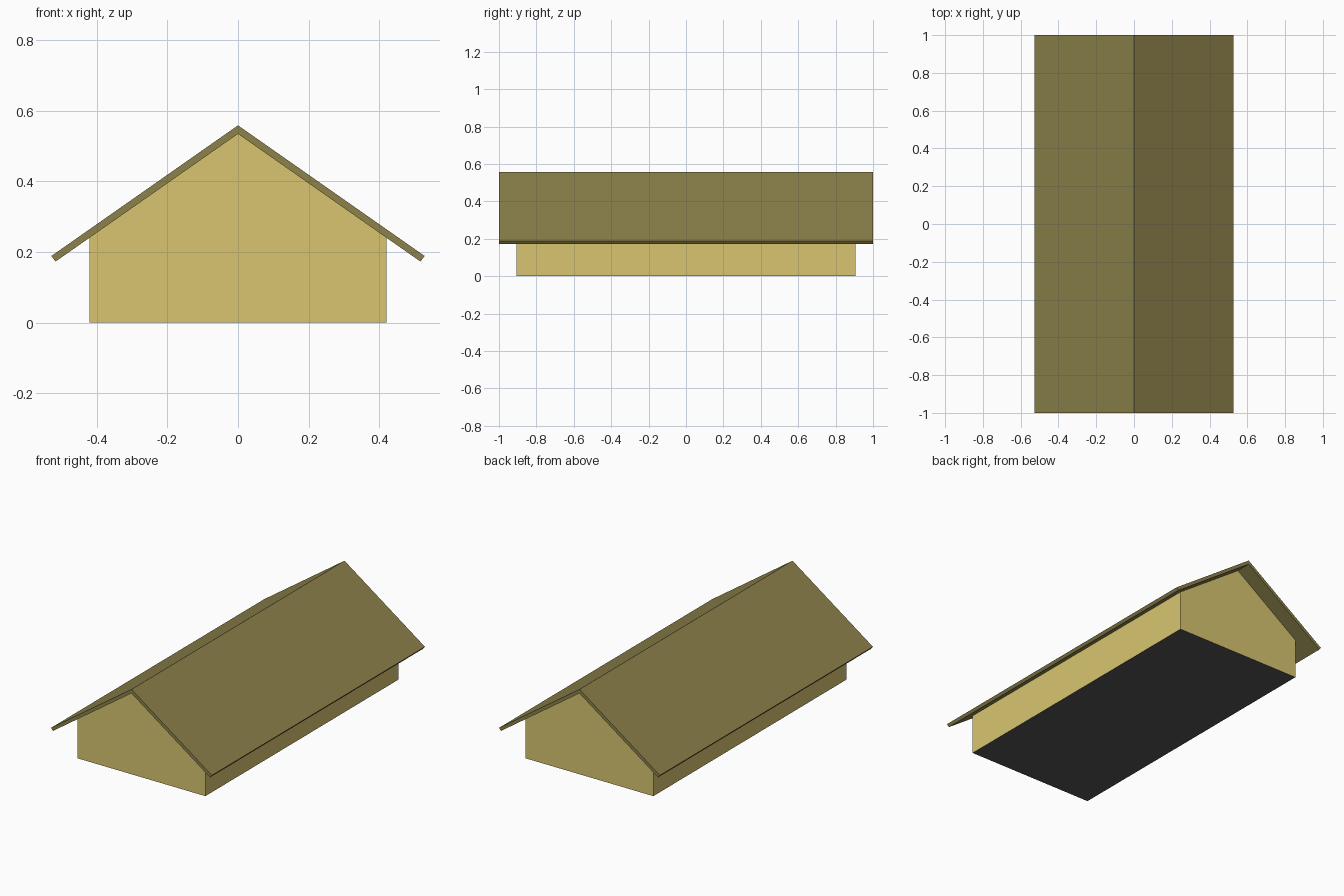
import bpy, bmesh

if "Cube" in bpy.data.objects:
    bpy.data.objects.remove(bpy.data.objects["Cube"])


def material(name, color):
    m = bpy.data.materials.new(name)
    m.diffuse_color = (*color, 1)
    m.use_nodes = True
    m.node_tree.nodes["Principled BSDF"].inputs["Base Color"].default_value = m.diffuse_color
    return m


def extrude_profile(name, profile, half_depth, *mats):
    """Extrude an x/z outline along y, centred on y = 0."""
    bm = bmesh.new()
    face = bm.faces.new([bm.verts.new((x, -half_depth, z)) for x, z in profile])
    new = bmesh.ops.extrude_face_region(bm, geom=[face])["geom"]
    bmesh.ops.translate(bm, vec=(0, 2 * half_depth, 0),
                        verts=[g for g in new if isinstance(g, bmesh.types.BMVert)])
    bmesh.ops.recalc_face_normals(bm, faces=bm.faces)
    mesh = bpy.data.meshes.new(name)
    for m in mats:
        mesh.materials.append(m)
    # a second material goes on the underside
    if len(mats) > 1:
        for f in bm.faces:
            if f.normal.z < -0.9:
                f.material_index = 1
    bm.to_mesh(mesh)
    bm.free()
    obj = bpy.data.objects.new(name, mesh)
    bpy.context.collection.objects.link(obj)
    return obj


wall_mat = material("wall_yellow", (0.686, 0.558, 0.165))
roof_mat = material("roof_olive", (0.262, 0.220, 0.069))
floor_mat = material("floor_dark", (0.09, 0.09, 0.09))

PITCH = 0.70          # roof rise over run
INNER, OUTER = 0.534, 0.558
WALL_X = 0.42

# Gabled body
eave = INNER - PITCH * WALL_X
extrude_profile("gabled_body",
                [(-WALL_X, 0), (WALL_X, 0), (WALL_X, eave), (0, INNER), (-WALL_X, eave)],
                0.906, wall_mat, floor_mat)

# Overhanging roof: thin folded slab with square-cut eaves
side = [(0.528, OUTER - PITCH * 0.528), (0.516, INNER - PITCH * 0.516)]
extrude_profile("roof",
                [(0, OUTER), *side, (0, INNER)] + [(-x, z) for x, z in reversed(side)],
                1.0, roof_mat)
